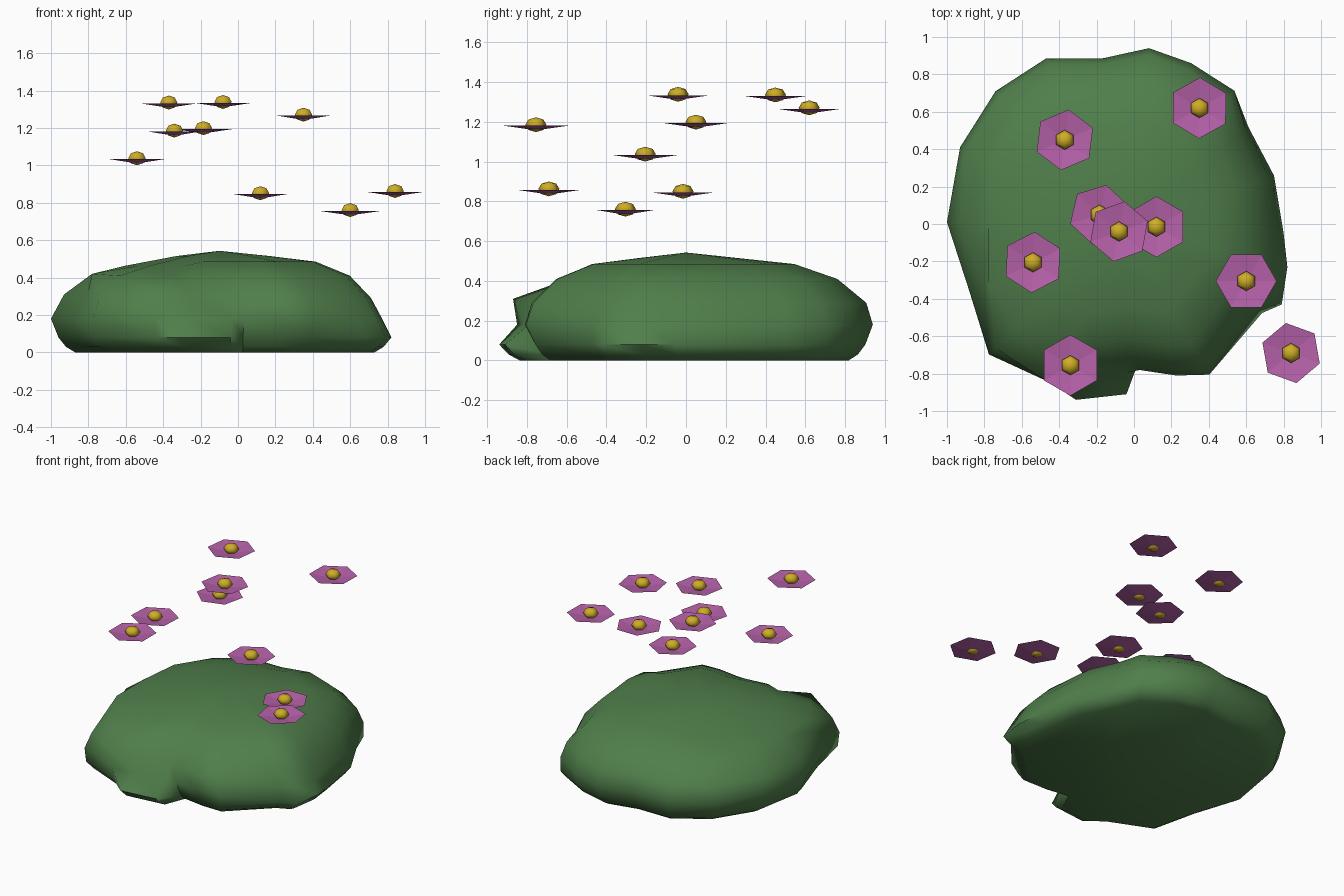
import bpy, bmesh
from math import sin, cos, pi, radians
from mathutils import Matrix

if "Cube" in bpy.data.objects:
    bpy.data.objects.remove(bpy.data.objects["Cube"])


def material(name, color):
    m = bpy.data.materials.new(name)
    m.diffuse_color = (*color, 1)
    m.use_nodes = True
    m.node_tree.nodes["Principled BSDF"].inputs["Base Color"].default_value = m.diffuse_color
    return m


def add_object(name, bm, mat, loc=(0, 0, 0), smooth=None):
    me = bpy.data.meshes.new(name)
    bm.to_mesh(me)
    bm.free()
    me.materials.append(mat)
    ob = bpy.data.objects.new(name, me)
    ob.location = loc
    bpy.context.collection.objects.link(ob)
    if smooth:
        bpy.ops.object.select_all(action='DESELECT')
        ob.select_set(True)
        bpy.context.view_layer.objects.active = ob
        bpy.ops.object.shade_smooth_by_angle(angle=radians(smooth))
    return ob


green = material("leaf_green", (0.08, 0.21, 0.07))
pink = material("petal_pink", (0.47, 0.12, 0.40))
gold = material("center_gold", (0.62, 0.42, 0.02))

# Bush outline from above, with a weight for how low each lobe bulges
outline = [(0.80, -0.05, 1), (0.82, -0.23, 1), (0.79, -0.43, 1), (0.69, -0.48, .8),
           (0.41, -0.82, .3), (0.23, -0.82, .2), (0.03, -0.79, .2), (-0.04, -0.91, 1),
           (-0.31, -0.94, 1), (-0.45, -0.86, .2), (-0.79, -0.71, .3), (-0.88, -0.36, 0),
           (-1.0, 0.01, 0), (-0.93, 0.41, 0), (-0.74, 0.71, 0), (-0.47, 0.885, 0),
           (-0.17, 0.885, 0), (0.08, 0.94, 0), (0.31, 0.87, .2), (0.55, 0.73, .4),
           (0.62, 0.53, .6), (0.755, 0.26, .8)]
# Vertical profile: height, scale of an upright lobe, scale of a low lobe
profile = [(0.0, .87, .89), (.03, .92, .95), (.08, .96, 1.0), (.18, 1.0, .94),
           (.29, .965, .87), (.41, .81, .74), (.485, .58, .54), (.515, .28, .27)]
# Ledges and spikes that break the regular shape, by (ring, lobe)
tweaks = {(4, 9): (-0.42, -0.87, .31), (5, 9): (-0.33, -0.62, .40),
          (5, 11): (-0.78, -0.31, .42), (4, 11): (-0.80, -0.34, .33),
          (5, 12): (-0.78, 0.01, .42), (4, 12): (-0.93, 0.01, .31)}

# Bush mound, lofted through rings
bm = bmesh.new()
rings = []
for k, (z, up, low) in enumerate(profile):
    shift = -0.08 * (z / .54) ** 3
    ring = []
    for i, (x, y, w) in enumerate(outline):
        s = up + (low - up) * w
        if i in (7, 8) and k > 2:       # low front lobe recedes above
            s *= .93
        if 3 < i < 7 and k < 3:         # front right is undercut
            s *= .95
        dz = -.022 if k == 6 and 9 <= i <= 14 else 0
        co = (x * s + shift * (1 - s), y * s, z + dz)
        ring.append(bm.verts.new(tweaks.get((k, i), co)))
    rings.append(ring)
n = len(outline)
for a, b in zip(rings, rings[1:]):
    for i in range(n):
        j = (i + 1) % n
        bm.faces.new((a[i], a[j], b[j], b[i]))
top = bm.verts.new((-0.1, 0, .543))
for i in range(n):
    bm.faces.new((rings[-1][i], rings[-1][(i + 1) % n], top))
bm.faces.new(rings[0])
bmesh.ops.recalc_face_normals(bm, faces=bm.faces)
add_object("bush", bm, green, smooth=60)

# Flowers: position and turn in degrees
flowers = [(-0.37, 0.45, 1.33, 23), (-0.08, -0.04, 1.333, 20), (0.35, 0.62, 1.265, 29),
           (-0.34, -0.755, 1.18, 30), (-0.185, 0.05, 1.193, 17), (-0.54, -0.205, 1.032, 27),
           (0.12, -0.015, 0.845, 30), (0.60, -0.305, 0.755, 0), (0.84, -0.69, 0.857, 40)]
for k, (x, y, z, turn) in enumerate(flowers, 1):
    # Petals: a very shallow six-sided cup
    bm = bmesh.new()
    mid = bm.verts.new((0, 0, -0.022))
    rim = [bm.verts.new((.163 * cos(radians(turn) + i * pi / 3),
                         .163 * sin(radians(turn) + i * pi / 3), .001)) for i in range(6)]
    for i in range(6):
        bm.faces.new((mid, rim[i], rim[(i + 1) % 6]))
    add_object(f"petals_{k}", bm, pink, (x, y, z))

    # Flower center: small flattened ball
    bm = bmesh.new()
    bmesh.ops.create_uvsphere(bm, u_segments=6, v_segments=4, radius=.053)
    bm.transform(Matrix.Diagonal((1, 1, .7, 1)))
    add_object(f"flower_center_{k}", bm, gold, (x, y, z + .006), smooth=60)
